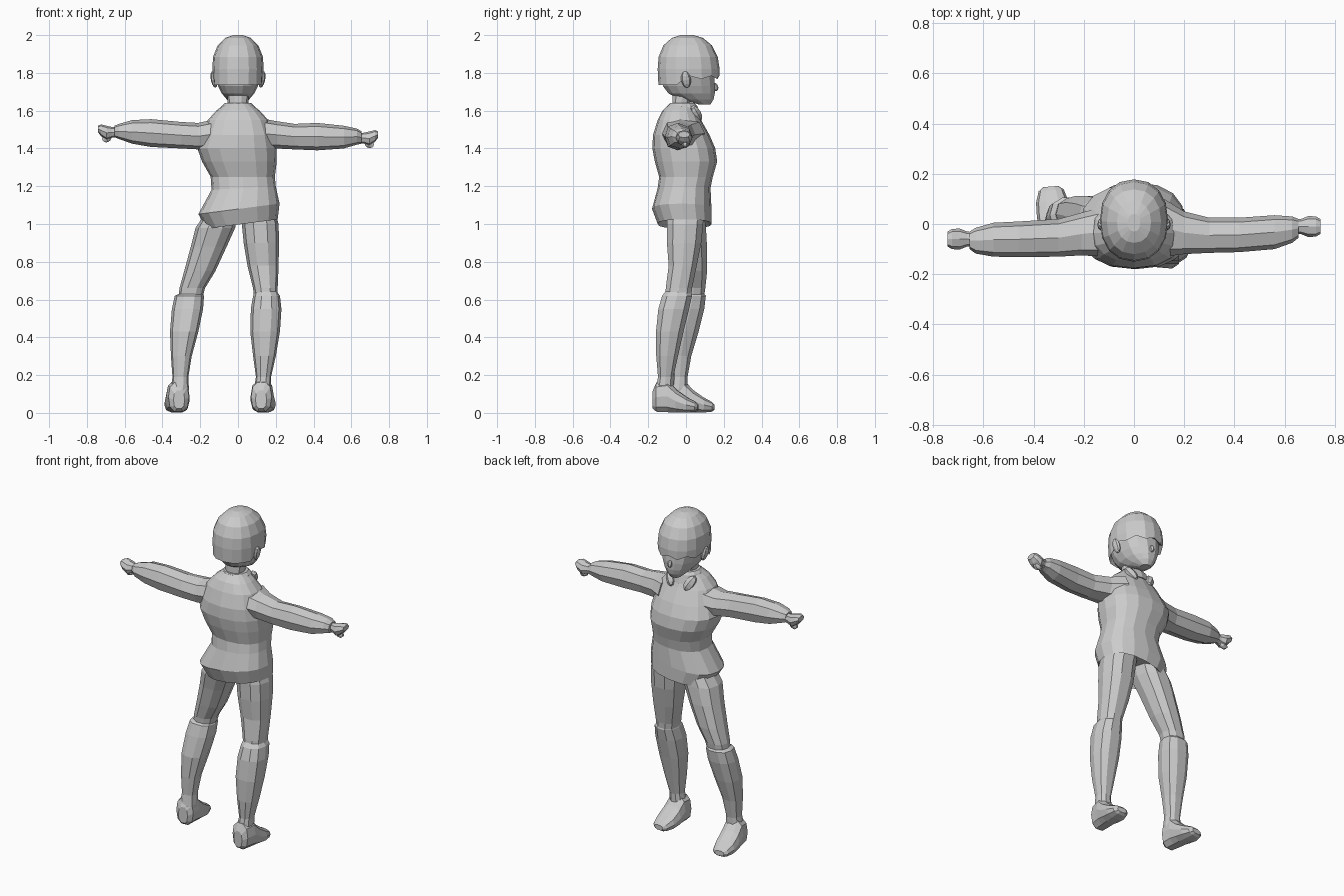
import bpy, bmesh, math
from mathutils import Matrix, Vector


def loft(name, rings, axis='z', n=10, tilt_a=0.0, power=0.9):
    """Skin rings (pos, a0, a1, b0, b1[, tilt]) stacked along an axis.
    a, b are x,y for axis z; y,z for axis x; x,z for axis y."""
    bm = bmesh.new()
    loops = []
    for r in rings:
        pos, a0, a1, b0, b1 = r[:5]
        tilt = r[5] if len(r) > 5 else tilt_a
        ca, cb, ra, rb = (a0 + a1) / 2, (b0 + b1) / 2, (a1 - a0) / 2, (b1 - b0) / 2
        loop = []
        for i in range(n):
            t = 2 * math.pi * i / n
            c, s = math.cos(t), math.sin(t)
            a = ca + ra * math.copysign(abs(c) ** power, c)
            b = cb + rb * math.copysign(abs(s) ** power, s)
            p = pos + tilt * (a - ca)
            co = {'z': (a, b, p), 'x': (p, a, b), 'y': (a, p, b)}[axis]
            loop.append(bm.verts.new(co))
        loops.append(loop)
    for l0, l1 in zip(loops, loops[1:]):
        for i in range(n):
            j = (i + 1) % n
            bm.faces.new((l0[i], l0[j], l1[j], l1[i]))
    bm.faces.new(loops[0])
    bm.faces.new(loops[-1])
    bmesh.ops.recalc_face_normals(bm, faces=bm.faces)
    return finish(name, bm)


def finish(name, bm):
    me = bpy.data.meshes.new(name)
    bm.to_mesh(me)
    bm.free()
    ob = bpy.data.objects.new(name, me)
    bpy.context.collection.objects.link(ob)
    return ob


def blob(name, loc, size, rot=(0, 0, 0), seg=8):
    """Low-poly ellipsoid."""
    bm = bmesh.new()
    bmesh.ops.create_uvsphere(bm, u_segments=seg, v_segments=6, radius=1)
    ob = finish(name, bm)
    ob.location, ob.scale, ob.rotation_euler = loc, size, rot
    return ob


# Jacket, from collar to slanted hem, folded inside at the bottom
loft("jacket", [
    (1.635, -.07, .07, -.09, .04),
    (1.60, -.115, .115, -.125, .055),
    (1.55, -.16, .16, -.15, .08),
    (1.47, -.19, .19, -.175, .125),
    (1.40, -.215, .205, -.178, .155),
    (1.33, -.19, .205, -.165, .165),
    (1.25, -.145, .195, -.142, .142),
    (1.19, -.14, .20, -.15, .13, .05),
    (1.08, -.21, .22, -.18, .135, .13),
    (1.00, -.165, .21, -.15, .135, .13),
    (1.04, -.13, .18, -.11, .10, .13),
], n=16, power=.85)

# Collar band and front flaps
loft("collar", [
    (1.575, -.10, .10, -.11, .075), (1.625, -.085, .085, -.10, .06),
    (1.64, -.07, .07, -.085, .045)], n=12)
for s in (-1, 1):
    blob("collar_flap", (s * .065, .055, 1.585), (.03, .025, .05), (.45, s * .5, 0), 6)

# Arms, tapering into cuffs
loft("left_arm", [
    (-.12, -.13, .07, 1.40, 1.555), (-.21, -.125, .045, 1.395, 1.535),
    (-.30, -.13, .02, 1.40, 1.54), (-.46, -.132, .01, 1.408, 1.555),
    (-.56, -.13, .005, 1.425, 1.55), (-.63, -.118, -.015, 1.45, 1.53),
    (-.655, -.10, -.03, 1.46, 1.52)], 'x', 8, power=.85)
loft("right_arm", [
    (.12, -.13, .10, 1.40, 1.56), (.20, -.12, .05, 1.40, 1.545),
    (.30, -.115, .025, 1.395, 1.53), (.42, -.112, .025, 1.39, 1.535),
    (.56, -.10, .035, 1.40, 1.52), (.63, -.075, .03, 1.42, 1.505),
    (.655, -.055, .02, 1.425, 1.49)], 'x', 8, power=.85)

# Fists with thumbs
for name, s, y, z in (("left", -1, -.06, 1.485), ("right", 1, -.01, 1.455)):
    loft(name + "_hand", [
        (s * .62, y - .025, y + .025, z - .025, z + .025),
        (s * .665, y - .03, y + .03, z - .028, z + .028),
        (s * .695, y - .042, y + .042, z - .04, z + .035),
        (s * .725, y - .04, y + .04, z - .02, z + .042),
        (s * .742, y - .03, y + .03, z + .002, z + .035)], 'x', 8)
    blob(name + "_thumb", (s * .695, y + .005, z - .03), (.03, .018, .022), (0, s * .5, 0), 6)

# Thighs
loft("left_thigh", [
    (1.06, -.17, .0, -.09, .10), (.98, -.225, -.015, -.095, .11),
    (.88, -.25, -.06, -.07, .115), (.75, -.285, -.12, -.045, .115),
    (.66, -.31, -.175, -.025, .105), (.60, -.315, -.19, -.02, .095)], n=10, power=.85)
loft("right_thigh", [
    (1.08, .01, .19, -.10, .10), (1.0, .02, .215, -.105, .095),
    (.90, .03, .217, -.105, .085), (.78, .05, .215, -.095, .06),
    (.66, .08, .21, -.11, .035), (.60, .085, .21, -.115, .03)], n=10, power=.85)

# Lower legs with a rim at the knee
loft("left_boot", [
    (.63, -.315, -.185, -.02, .10), (.62, -.335, -.18, -.035, .108),
    (.55, -.35, -.185, -.055, .10), (.43, -.36, -.21, -.08, .07),
    (.30, -.355, -.245, -.08, .03), (.19, -.347, -.263, -.075, .01),
    (.13, -.355, -.26, -.085, .01), (.05, -.355, -.265, -.085, .0)], n=10, power=.85)
loft("right_boot", [
    (.645, .09, .205, -.11, .025), (.62, .08, .222, -.13, .035),
    (.55, .068, .23, -.15, .02), (.43, .065, .222, -.162, -.01),
    (.30, .08, .20, -.16, -.04), (.19, .095, .175, -.15, -.065),
    (.13, .085, .175, -.16, -.065), (.05, .085, .17, -.16, -.075)], n=10, power=.85)

# Feet, one section list placed twice and turned slightly outwards
for name, x, y, turn in (("left_foot", -.312, -.09, .08), ("right_foot", .122, -.175, -.08)):
    foot = loft(name, [
        (.0, -.03, .03, .02, .12), (.02, -.055, .055, .003, .165),
        (.08, -.062, .062, .0, .175), (.125, -.065, .065, .0, .125),
        (.18, -.064, .064, .0, .085), (.225, -.05, .05, .005, .06),
        (.24, -.03, .03, .015, .045)], 'y', 10, power=.8)
    foot.location = (x, y, 0)
    foot.rotation_euler.z = turn

# Neck and face
loft("neck", [(1.56, -.07, .07, -.085, .03), (1.64, -.055, .055, -.075, .025),
              (1.74, -.06, .06, -.07, .05)], n=10)
loft("face", [
    (1.86, -.12, .12, -.13, .15), (1.78, -.122, .122, -.138, .153),
    (1.73, -.105, .105, -.125, .156), (1.69, -.085, .085, -.095, .155),
    (1.66, -.06, .06, -.03, .148), (1.632, -.03, .03, .07, .13)], n=14)
blob("nose", (0, .155, 1.725), (.014, .016, .022), (.3, 0, 0), 6)

# Hair cap with an overhanging fringe
hair = loft("hair", [
    (2.0, -.025, .025, -.03, .04), (1.985, -.068, .068, -.075, .09),
    (1.945, -.108, .108, -.12, .138), (1.885, -.132, .132, -.145, .168),
    (1.82, -.136, .136, -.15, .178), (1.785, -.132, .132, -.146, .177),
    (1.80, -.115, .115, -.12, .15)], n=16)
# lower the nape, and give the fringe a jagged edge
for i, v in enumerate(hair.data.vertices):
    if 1.78 < v.co.z < 1.79:
        v.co.z -= .05 if v.co.y < 0 else .018 * (i % 2)

# Ears
for s in (-1, 1):
    blob("ear", (s * .128, .0, 1.765), (.016, .026, .045), (.15, s * .2, 0))
